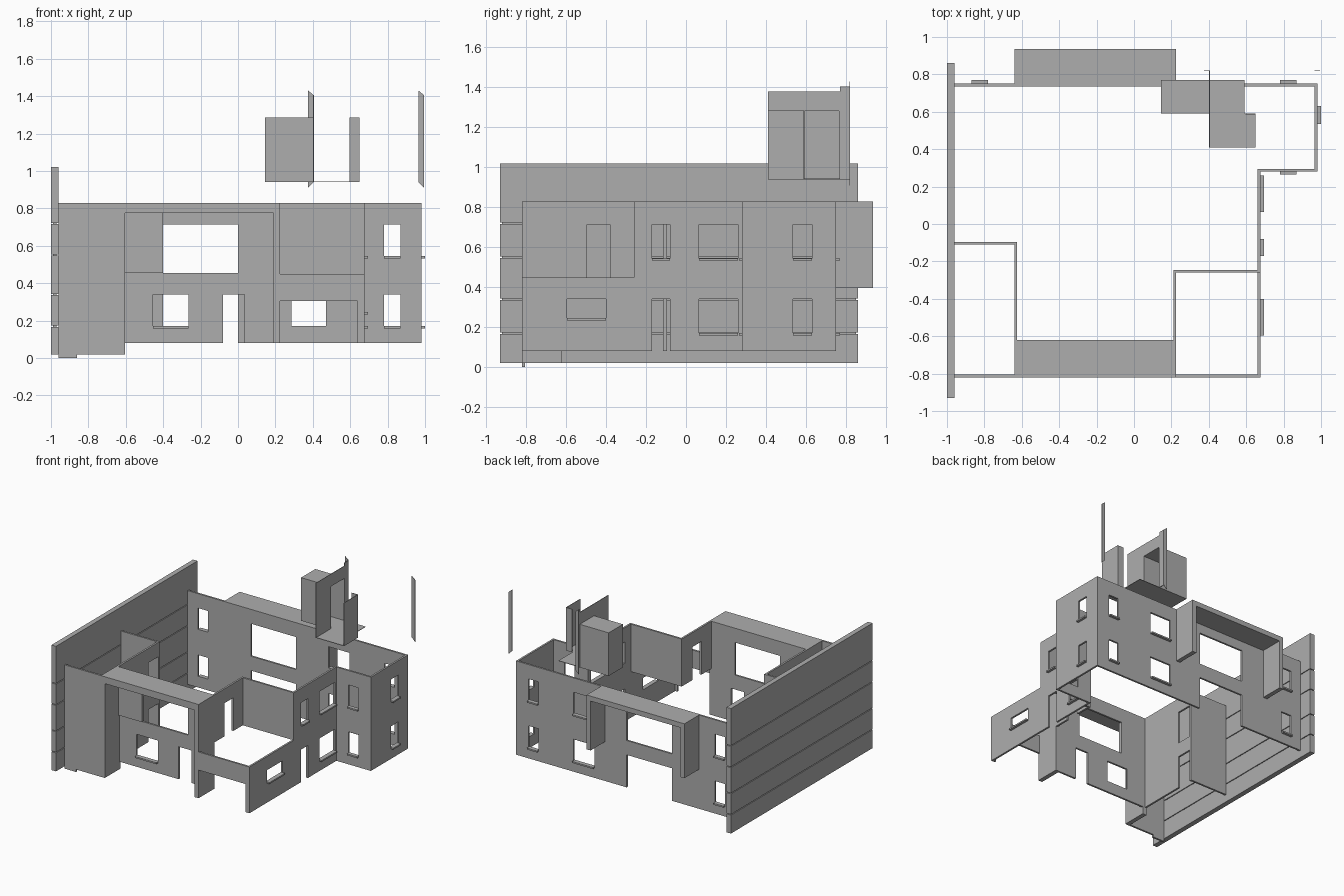
import bpy, bmesh
from mathutils import Vector

if "Cube" in bpy.data.objects:
    bpy.data.objects.remove(bpy.data.objects["Cube"], do_unlink=True)

grey = bpy.data.materials.new("plaster_grey")
grey.use_nodes = True
colour = (0.42, 0.42, 0.42, 1)
grey.diffuse_color = colour
grey.node_tree.nodes["Principled BSDF"].inputs["Base Color"].default_value = colour

T = 0.015                     # wall thickness
BASE, FLOOR, TOP = 0.08, 0.45, 0.83
LOW, HIGH = (0.17, 0.34), (0.545, 0.715)      # window heights per storey
DOOR_LOW, DOOR_HIGH = (BASE, 0.34), (0.455, 0.715)


def finish(name, bm):
    bmesh.ops.recalc_face_normals(bm, faces=bm.faces)
    me = bpy.data.meshes.new(name)
    bm.to_mesh(me)
    bm.free()
    me.materials.append(grey)
    ob = bpy.data.objects.new(name, me)
    bpy.context.scene.collection.objects.link(ob)
    return ob


def box(name, x, y, z):
    bm = bmesh.new()
    bmesh.ops.create_cube(bm, size=1)
    for v in bm.verts:
        v.co = [r[0] + (c + 0.5) * (r[1] - r[0]) for c, r in zip(v.co, (x, y, z))]
    return finish(name, bm)


def wall(name, axis, at, span, z, holes=(), thick=T):
    """Upright wall along 'x' or 'y'; each hole is (span range, z range)."""
    us = sorted({*span, *(u for h in holes for u in h[0])})
    zs = sorted({*z, *(w for h in holes for w in h[1])})
    bm = bmesh.new()

    def vert(u, w):
        return bm.verts.new((u, at, w) if axis == "x" else (at, u, w))

    for u0, u1 in zip(us, us[1:]):
        for z0, z1 in zip(zs, zs[1:]):
            um, zm = (u0 + u1) / 2, (z0 + z1) / 2
            if not any(a < um < b and c < zm < d for (a, b), (c, d) in holes):
                bm.faces.new([vert(u0, z0), vert(u1, z0), vert(u1, z1), vert(u0, z1)])
    bmesh.ops.remove_doubles(bm, verts=bm.verts, dist=1e-5)
    out = bmesh.ops.extrude_face_region(bm, geom=bm.faces[:])
    shift = Vector((0, thick, 0)) if axis == "x" else Vector((thick, 0, 0))
    bmesh.ops.translate(bm, vec=shift,
                        verts=[g for g in out["geom"] if isinstance(g, bmesh.types.BMVert)])
    return finish(name, bm)


def sill(name, axis, face, span, z, out):
    """Ledge under a window, standing out from the wall face."""
    depth = sorted((face, face + out))
    args = (span, depth) if axis == "x" else (depth, span)
    box(name, *args, (z - 0.012, z))


# Party wall: thin core with stacked courses separated by grooves
box("party_wall_core", (-0.99, -0.97), (-0.92, 0.85), (0.03, 1.01))
courses = [0.02, 0.17, 0.34, 0.55, 0.72, 1.02]
for i, (a, b) in enumerate(zip(courses, courses[1:])):
    box(f"party_wall_course_{i}", (-1, -0.96), (-0.93, 0.86),
        (a + 0.003 * (i > 0), b - 0.003 * (i < 4)))

# Rear wall
left_bay, mid_bay, right_bay = (-0.87, -0.78), (0.285, 0.47), (0.78, 0.87)
wall("rear_wall", "x", 0.735, (-0.96, 0.98), (BASE, TOP),
     [(bay, h) for bay in (left_bay, mid_bay, right_bay) for h in (LOW, HIGH)]
     + [((-0.4, 0), DOOR_LOW), ((-0.4, 0), DOOR_HIGH)])
for n, bay in enumerate((left_bay, mid_bay, right_bay)):
    for h in (LOW, HIGH):
        sill(f"rear_sill_{n}", "x", 0.75, bay, h[0], 0.02)

# Projecting corner at the side
wall("side_wall", "y", 0.965, (0.28, 0.75), (BASE, TOP),
     [((0.535, 0.63), LOW), ((0.535, 0.63), HIGH)])
wall("step_wall", "x", 0.28, (0.66, 0.98), (BASE, TOP), [(right_bay, LOW), (right_bay, HIGH)])
for h in (LOW, HIGH):
    sill("side_sill", "y", 0.98, (0.535, 0.63), h[0], 0.02)
    sill("step_sill", "x", 0.28, right_bay, h[0], -0.016)

# Recessed side wall
narrow, wide = (-0.17, -0.08), (0.065, 0.26)
wall("recessed_side_wall", "y", 0.66, (-0.25, 0.295), (BASE, TOP),
     [(narrow, DOOR_LOW), (narrow, HIGH), (wide, LOW), (wide, HIGH)])
for span, z in ((narrow, HIGH[0]), (wide, LOW[0]), (wide, HIGH[0])):
    sill("recessed_side_sill", "y", 0.675, span, z, 0.02)

# Low front wing with wide opening, and the set-back storey above
wall("wing_side_wall", "y", 0.66, (-0.82, -0.25), (BASE, FLOOR), [((-0.595, -0.4), (0.245, 0.34))])
sill("wing_sill", "y", 0.675, (-0.595, -0.4), 0.245, 0.02)
wall("wing_front_wall", "x", -0.82, (0.225, 0.675), (BASE, FLOOR), [((0.225, 0.64), (BASE, 0.305))])
wall("setback_wall", "x", -0.26, (0.21, 0.675), (FLOOR, TOP))
wall("terrace_door_wall", "y", 0.21, (-0.62, -0.245), (FLOOR, TOP),
     [((-0.495, -0.38), (FLOOR, 0.715))])

# Front wall between the fins
front_window = (-0.455, -0.265)
wall("front_wall", "x", -0.635, (-0.64, 0.22), (BASE, TOP),
     [(front_window, LOW), ((-0.08, 0.035), DOOR_LOW), ((-0.4, 0), DOOR_HIGH)])
box("front_panel", (-0.62, -0.4), (-0.645, -0.63), (0.455, 0.775))
sill("front_sill", "x", -0.635, front_window, LOW[0], -0.02)

# Front frame
box("front_frame_slab", (-0.64, 0.225), (-0.82, -0.62), (0.775, TOP))
box("front_frame_fin_right", (-0.64, -0.605), (-0.82, -0.62), (0.02, TOP))
box("front_frame_fin_left", (0.19, 0.225), (-0.82, -0.62), (BASE, TOP))

# Rear frame
box("rear_frame_slab", (-0.64, 0.225), (0.75, 0.935), (0.79, TOP))
for name, x in (("right", (-0.64, -0.605)), ("left", (0.19, 0.225))):
    box("rear_frame_fin_" + name, x, (0.75, 0.935), (0.395, TOP))

# Front corner room beside the party wall
wall("corner_front_wall", "x", -0.82, (-0.96, -0.64), (0.02, TOP))
box("corner_footing", (-0.96, -0.86), (-0.82, -0.805), (0, 0.02))
wall("corner_side_wall", "y", -0.64, (-0.62, -0.095), (BASE, TOP),
     [((-0.24, -0.115), DOOR_LOW), ((-0.24, -0.115), DOOR_HIGH)])
wall("corner_rear_wall", "x", -0.11, (-0.96, -0.625), (BASE, TOP))

# Raised stair enclosure made of thin plates
P = 0.004
Z0, Z1 = 0.94, 1.285
wall("loft_closet_front", "x", 0.59, (0.145, 0.405), (Z0, Z1), thick=P)
wall("loft_closet_rear", "x", 0.766, (0.145, 0.405), (Z0, Z1), thick=P)
wall("loft_closet_end", "y", 0.145, (0.59, 0.77), (Z0, Z1), thick=P)
box("loft_closet_top", (0.145, 0.405), (0.59, 0.77), (Z1 - P, Z1))
box("loft_floor_rear", (0.145, 0.59), (0.59, 0.77), (Z0, Z0 + P))
box("loft_floor_front", (0.405, 0.65), (0.41, 0.59), (Z0, Z0 + P))
wall("loft_partition", "y", 0.401, (0.41, 0.77), (Z0, 1.38), [((0.59, 0.77), (Z0, Z1))], thick=P)
wall("loft_partition_edge", "y", 0.401, (0.77, 0.82), (Z0, 1.405), thick=P)
wall("loft_outer_wall", "y", 0.646, (0.41, 0.59), (Z0, Z1), thick=P)
wall("loft_return", "x", 0.586, (0.595, 0.65), (Z0, Z1), thick=P)

# Mitred trim strips
for name, x, bottom in (("inner", (0.375, 0.405), (0.91, 0.94)),
                        ("outer", (0.965, 0.995), (0.94, 0.91))):
    strip = wall("trim_strip_" + name, "x", 0.818, x, (0.9, 1.43), thick=0.003)
    for v in strip.data.vertices:
        right = v.co.x > sum(x) / 2
        v.co.z = (1.43, 1.405)[right] if v.co.z > 1 else bottom[right]
